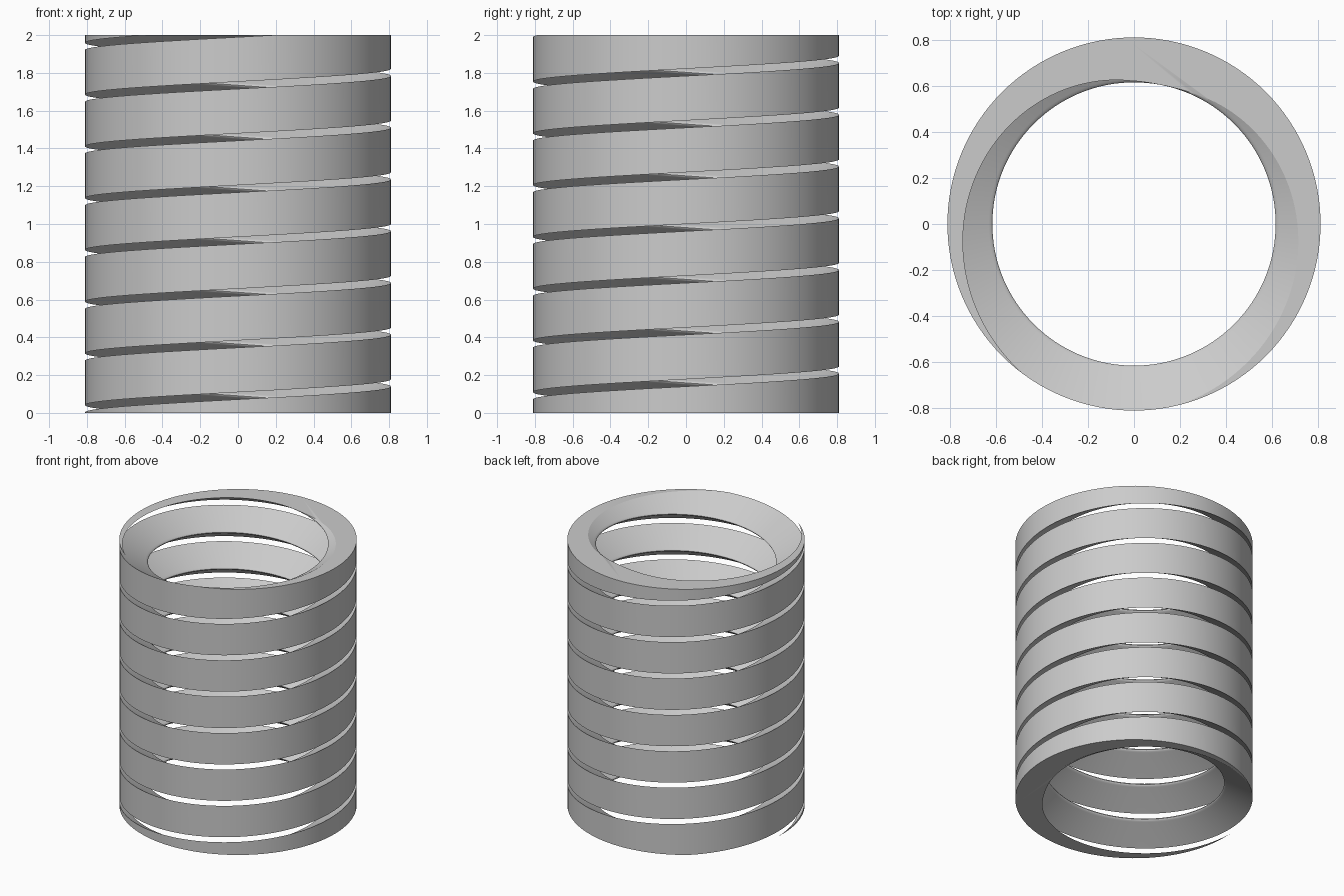
import bpy, bmesh, math

cube = bpy.data.objects.get("Cube")
if cube:
    bpy.data.objects.remove(cube, do_unlink=True)

PITCH, HEIGHT = 0.274, 2.0
STEPS = 128                       # segments per turn
FIRST, LAST = -8.25, 0.5          # turns, overshooting both cut ends
TOP_COIL = 1.94 + PITCH / 2       # coil centre height at turn 0

# Wedge section (radius, half height): flat outside, rounded tip inside
upper = [(0.81, 0.118), (0.631, 0.0145), (0.622, 0.0095), (0.617, 0.0045)]
section = upper + [(0.615, 0)] + [(r, -h) for r, h in reversed(upper)]

# Sweep the section along the helix
bm = bmesh.new()
rings = []
for i in range(int((LAST - FIRST) * STEPS) + 1):
    turn = FIRST + i / STEPS
    a = math.pi + turn * math.tau
    rings.append([bm.verts.new((r * math.cos(a), r * math.sin(a), TOP_COIL + turn * PITCH + h))
                  for r, h in section])
n = len(section)
for lo, hi in zip(rings, rings[1:]):
    for j in range(n):
        k = (j + 1) % n
        bm.faces.new((lo[j], lo[k], hi[k], hi[j]))
bm.faces.new(rings[0])
bm.faces.new(rings[-1])

# Grind both ends flat and cap them
for z, side in ((0, -1), (HEIGHT, 1)):
    cut = bmesh.ops.bisect_plane(bm, geom=bm.verts[:] + bm.edges[:] + bm.faces[:], dist=1e-6,
                                 plane_co=(0, 0, z), plane_no=(0, 0, side), clear_outer=True)
    rim = [e for e in cut["geom_cut"] if isinstance(e, bmesh.types.BMEdge)]
    bmesh.ops.holes_fill(bm, edges=rim, sides=0)
bmesh.ops.recalc_face_normals(bm, faces=bm.faces[:])

mesh = bpy.data.meshes.new("coil_spring")
bm.to_mesh(mesh)
bm.free()
spring = bpy.data.objects.new("coil_spring", mesh)
bpy.context.collection.objects.link(spring)

# Plain grey metal
grey = bpy.data.materials.new("light_grey")
grey.use_nodes = True
colour = (0.6, 0.6, 0.6, 1)
grey.diffuse_color = colour
grey.node_tree.nodes["Principled BSDF"].inputs["Base Color"].default_value = colour
mesh.materials.append(grey)

bpy.ops.object.select_all(action="DESELECT")
spring.select_set(True)
bpy.context.view_layer.objects.active = spring
bpy.ops.object.shade_smooth_by_angle(angle=math.radians(30))
